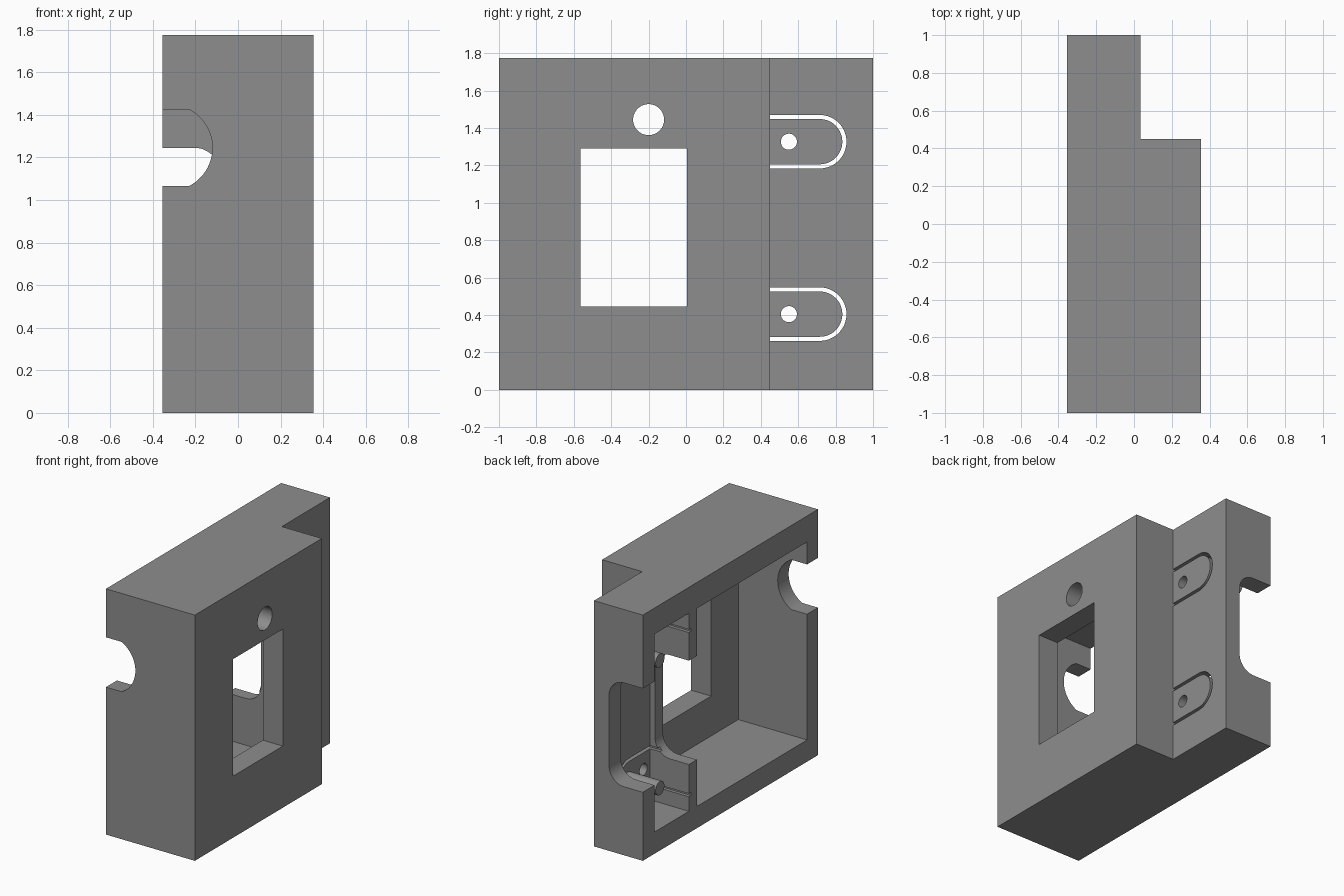
import bpy, bmesh, math

if "Cube" in bpy.data.objects:
    bpy.data.objects.remove(bpy.data.objects["Cube"])

grey = bpy.data.materials.new("grey_plastic")
grey.diffuse_color = (0.27, 0.27, 0.27, 1)
grey.use_nodes = True
grey.node_tree.nodes["Principled BSDF"].inputs["Base Color"].default_value = grey.diffuse_color


def prism(name, pts, axis, lo, hi):
    """Extrude a 2D outline along x (pts = y,z), y (pts = x,z) or z (pts = x,y)."""
    place = {"x": lambda a, b, t: (t, a, b),
             "y": lambda a, b, t: (a, t, b),
             "z": lambda a, b, t: (a, b, t)}[axis]
    bm = bmesh.new()
    face = bm.faces.new([bm.verts.new(place(a, b, lo)) for a, b in pts])
    ext = bmesh.ops.extrude_face_region(bm, geom=[face])
    shift = place(0, 0, hi - lo)
    bmesh.ops.translate(bm, vec=shift,
                        verts=[v for v in ext["geom"] if isinstance(v, bmesh.types.BMVert)])
    bmesh.ops.recalc_face_normals(bm, faces=bm.faces)
    me = bpy.data.meshes.new(name)
    bm.to_mesh(me)
    bm.free()
    me.materials.append(grey)
    ob = bpy.data.objects.new(name, me)
    bpy.context.collection.objects.link(ob)
    return ob


def arc(cx, cy, r, a0, a1, n):
    return [(cx + r * math.cos(math.radians(a0 + (a1 - a0) * i / n)),
             cy + r * math.sin(math.radians(a0 + (a1 - a0) * i / n))) for i in range(n + 1)]


def circle(cx, cy, r, n=40):
    return arc(cx, cy, r, 0, 360, n)[:-1]


def rect(a0, a1, b0, b1):
    return [(a0, b0), (a1, b0), (a1, b1), (a0, b1)]


def boolean(target, tool, operation="DIFFERENCE"):
    mod = target.modifiers.new("bool", "BOOLEAN")
    mod.operation, mod.solver, mod.object = operation, "EXACT", tool
    bpy.context.view_layer.objects.active = target
    bpy.ops.object.modifier_apply(modifier=mod.name)
    bpy.data.objects.remove(tool)


# Stepped outer block
housing = prism("housing", [(-.355, -1), (.355, -1), (.355, .45), (.035, .45),
                            (.035, 1), (-.355, 1)], "z", 0, 1.775)

# Main cavity and back pocket, open on the left side
boolean(housing, prism("cavity", rect(-.875, .383, .157, 1.587), "x", -.5, .195))
boolean(housing, prism("pocket", rect(.474, .865, .157, 1.587), "x", -.5, -.045))

# Window and round hole through the right wall
boolean(housing, prism("window", rect(-.565, .005, .445, 1.29), "x", .1, .5))
boolean(housing, prism("round_hole", circle(-.2, 1.445, .083), "x", .1, .5))

# Rounded cable notch in the front wall
half = math.degrees(math.asin(.18 / .202))
boolean(housing, prism("front_notch", [(-.5, 1.065)] + arc(-.322, 1.245, .202, -half, half, 24)
                       + [(-.5, 1.425)], "y", -1.1, -.8))

# Rounded notch through the back wall and the partition
boolean(housing, prism("back_notch", [(-.5, .495)] + arc(-.205, .615, .12, -90, 0, 12)
                       + arc(-.205, 1.125, .12, 0, 90, 12) + [(-.5, 1.245)], "y", .3, 1.1))

# Two spring tabs: U-shaped slot, hole and inner pin
for z in (.405, 1.327):
    slot = ([(.45, z - .143)] + arc(.715, z, .143, -90, 90, 24) + [(.45, z + .143)]
            + [(.45, z + .121)] + arc(.715, z, .121, 90, -90, 24) + [(.45, z - .121)])
    boolean(housing, prism("slot", slot, "x", -.5, .2))
    boolean(housing, prism("tab_hole", circle(.55, z, .043, 32), "x", -.2, .2))
    boolean(housing, prism("pin", circle(.725, z, .05, 32), "x", -.3, -.02), "UNION")

# Smooth the round walls, keep edges sharp
bpy.ops.object.select_all(action="DESELECT")
housing.select_set(True)
bpy.context.view_layer.objects.active = housing
bpy.ops.object.shade_smooth_by_angle(angle=math.radians(30))
